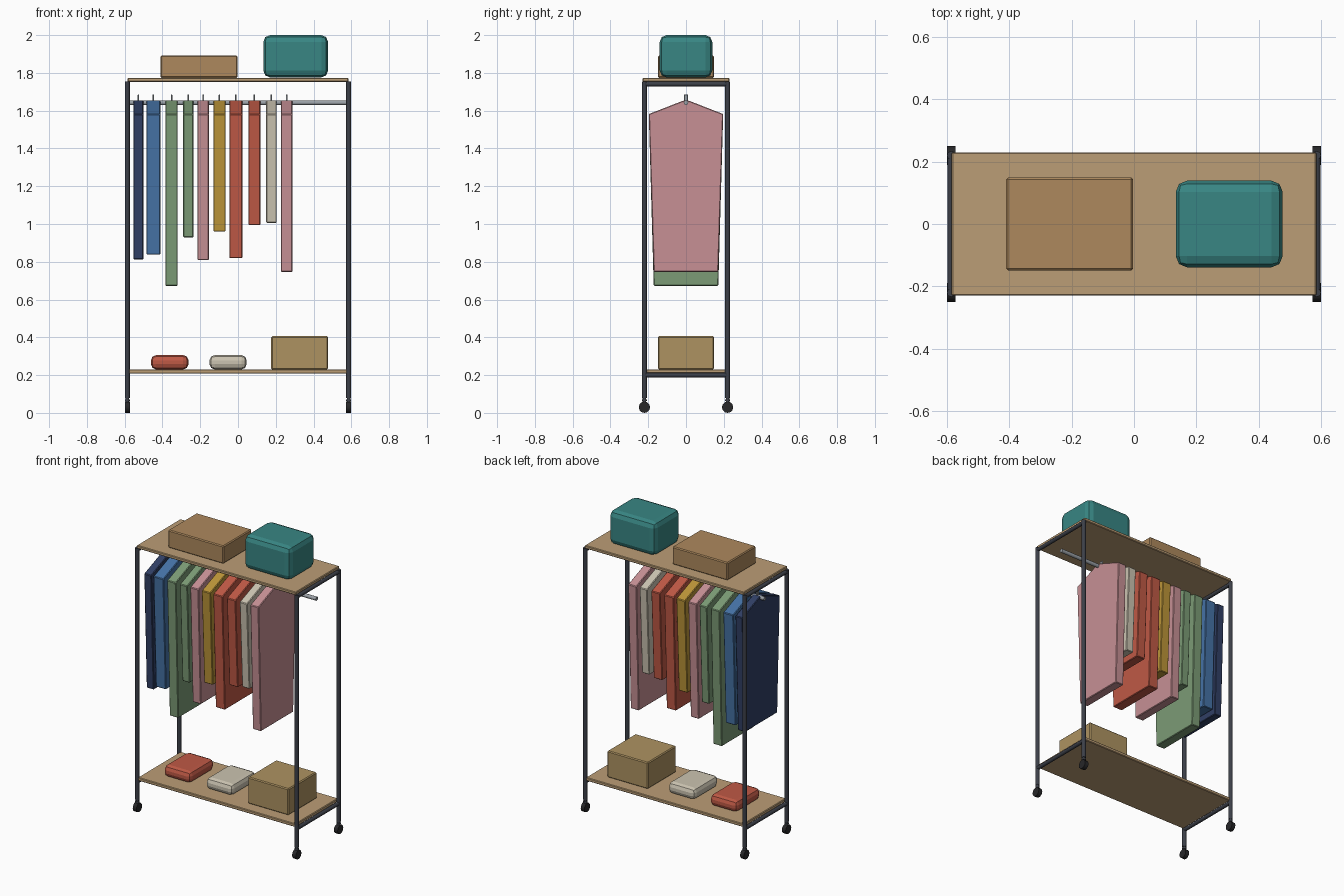
import bpy, bmesh
from mathutils import Vector

if "Cube" in bpy.data.objects:
    bpy.data.objects.remove(bpy.data.objects["Cube"])


def mat(name, rgb):
    m = bpy.data.materials.new(name)
    m.diffuse_color = (*rgb, 1)
    m.use_nodes = True
    m.node_tree.nodes["Principled BSDF"].inputs["Base Color"].default_value = m.diffuse_color
    return m


DARK = mat("dark_metal", (0.045, 0.05, 0.065))
RUBBER = mat("rubber", (0.02, 0.02, 0.022))
STEEL = mat("steel", (0.33, 0.36, 0.39))
WOOD = mat("wood", (0.50, 0.34, 0.18))
CARD = mat("cardboard", (0.42, 0.25, 0.11))
TAN = mat("tan_box", (0.42, 0.29, 0.12))
TEAL = mat("teal", (0.04, 0.24, 0.23))
NAVY = mat("navy", (0.03, 0.05, 0.13))
BLUE = mat("blue", (0.06, 0.17, 0.38))
GREEN = mat("green", (0.20, 0.33, 0.18))
PINK = mat("pink", (0.57, 0.28, 0.30))
YELLOW = mat("mustard", (0.50, 0.30, 0.04))
RED = mat("red", (0.52, 0.10, 0.06))
CREAM = mat("cream", (0.60, 0.55, 0.44))


def finish(name, bm, m, bevel=0, seg=1, smooth=False):
    bmesh.ops.recalc_face_normals(bm, faces=bm.faces)
    if bevel:
        bmesh.ops.bevel(bm, geom=bm.edges[:], offset=bevel, segments=seg,
                        profile=0.5, affect='EDGES', clamp_overlap=True)
    me = bpy.data.meshes.new(name)
    bm.to_mesh(me)
    bm.free()
    me.materials.append(m)
    ob = bpy.data.objects.new(name, me)
    bpy.context.collection.objects.link(ob)
    if smooth:
        bpy.ops.object.select_all(action='DESELECT')
        ob.select_set(True)
        bpy.context.view_layer.objects.active = ob
        bpy.ops.object.shade_smooth_by_angle(angle=0.7)
    return ob


def box(name, x, y, z, m, bevel=0.004, seg=1):
    """Box from (min, max) ranges on each axis."""
    bm = bmesh.new()
    bmesh.ops.create_cube(bm, size=1)
    for v in bm.verts:
        v.co = [r[0] + (c + 0.5) * (r[1] - r[0]) for c, r in zip(v.co, (x, y, z))]
    return finish(name, bm, m, bevel, seg)


def rod(name, a, b, r, m, sides=12, smooth=True):
    """Cylinder between two points."""
    a, b = Vector(a), Vector(b)
    bm = bmesh.new()
    bmesh.ops.create_cone(bm, cap_ends=True, segments=sides, radius1=r, radius2=r,
                          depth=(b - a).length)
    q = (b - a).to_track_quat('Z', 'Y')
    for v in bm.verts:
        v.co = q @ v.co + (a + b) / 2
    return finish(name, bm, m, smooth=smooth)


def garment(name, x, w, bottom, m):
    """Flat hanging garment: sloped shoulders, tapering to the hem."""
    prof = [(-0.015, 1.653), (-0.197, 1.582), (-0.171, bottom),
            (0.171, bottom), (0.197, 1.582), (0.015, 1.653)]
    bm = bmesh.new()
    f = bm.faces.new([bm.verts.new((x - w / 2, y, z)) for y, z in prof])
    ext = bmesh.ops.extrude_face_region(bm, geom=[f])
    for v in ext['geom']:
        if isinstance(v, bmesh.types.BMVert):
            v.co.x += w
    return finish(name, bm, m, 0.004)


# Frame: posts, casters and end rails
PX, PY = 0.586, 0.22
for sx, side in ((-1, "left"), (1, "right")):
    x = sx * PX
    for sy, end in ((-1, "front"), (1, "back")):
        y = sy * PY
        tag = f"{end}_{side}"
        rod(f"post_{tag}", (x, y, 0.08), (x, y, 1.755), 0.0135, DARK)
        rod(f"caster_stem_{tag}", (x, y, 0.045), (x, y, 0.085), 0.009, DARK)
        rod(f"caster_collar_{tag}", (x, y, 0.062), (x, y, 0.072), 0.0135, DARK)
        rod(f"caster_wheel_{tag}", (x - 0.0135, y, 0.03), (x + 0.0135, y, 0.03),
            0.03, RUBBER, 12)
    for z, lvl in ((0.2, "lower"), (1.741, "upper")):
        rod(f"{lvl}_rail_{side}", (x, -PY, z), (x, PY, z), 0.0125, DARK)

# Shelves and hanging rail
box("top_shelf", (-0.585, 0.585), (-0.23, 0.23), (1.753, 1.774), WOOD)
box("bottom_shelf", (-0.58, 0.58), (-0.225, 0.225), (0.208, 0.23), WOOD)
rod("hanging_rail", (-0.58, 0, 1.642), (0.58, 0, 1.642), 0.0125, STEEL)

# Clothes: centre x, thickness, hem height, colour
clothes = [(-0.527, 0.053, 0.813, NAVY), (-0.448, 0.074, 0.838, BLUE),
           (-0.352, 0.064, 0.673, GREEN), (-0.263, 0.054, 0.929, GREEN),
           (-0.184, 0.061, 0.809, PINK), (-0.098, 0.064, 0.960, YELLOW),
           (-0.011, 0.069, 0.819, RED), (0.087, 0.064, 0.994, RED),
           (0.177, 0.055, 1.006, CREAM), (0.258, 0.061, 0.747, PINK)]
for i, (x, w, hem, m) in enumerate(clothes, 1):
    garment(f"garment_{i}", x, w, hem, m)
    box(f"hanger_hook_{i}", (x - 0.004, x + 0.004), (-0.01, 0.01),
        (1.635, 1.685), STEEL, 0.001)

# Things on the top shelf
box("flat_storage_box", (-0.41, -0.003), (-0.149, 0.149), (1.774, 1.892), CARD, 0.006)
box("soft_storage_bin", (0.134, 0.477), (-0.139, 0.139), (1.776, 2.0), TEAL, 0.036, 2)

# Things on the bottom shelf
box("folded_red_cloth", (-0.461, -0.262), (-0.13, 0.13), (0.23, 0.306), RED, 0.028, 2)
box("folded_cream_cloth", (-0.151, 0.046), (-0.13, 0.13), (0.23, 0.306), CREAM, 0.028, 2)
box("shoe_box", (0.176, 0.476), (-0.149, 0.149), (0.23, 0.406), TAN, 0.006)
